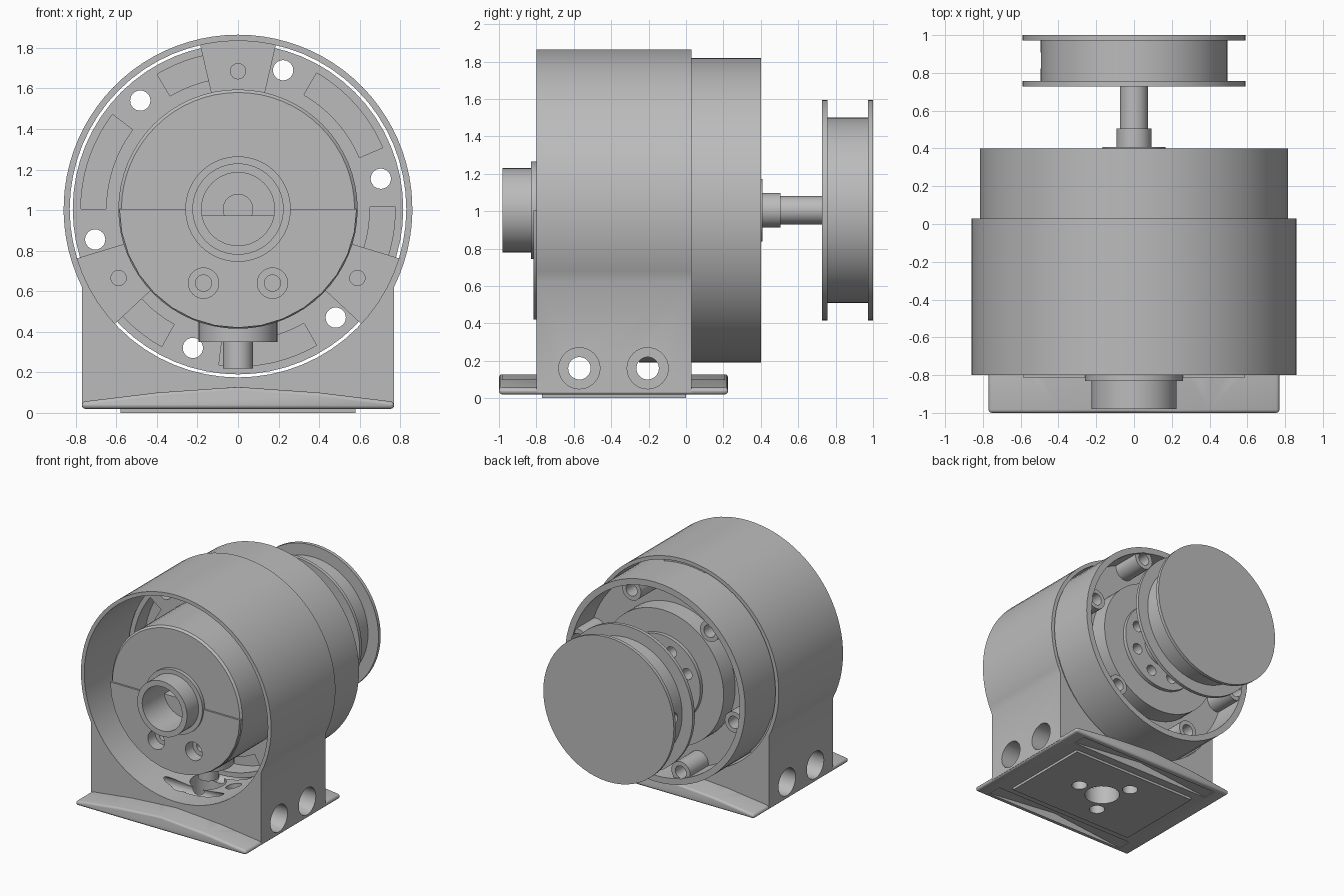
import bpy, bmesh
from math import sin, cos, radians, pi
from mathutils import Matrix, Vector

cube = bpy.data.objects.get("Cube")
if cube:
    bpy.data.objects.remove(cube, do_unlink=True)

AXIS = 1.005   # height of the main axis
SEG = 64

grey = bpy.data.materials.new("machined grey")
grey.use_nodes = True
colour = (0.5, 0.5, 0.5, 1)
grey.diffuse_color = colour
grey.node_tree.nodes["Principled BSDF"].inputs["Base Color"].default_value = colour


def finish(name, bm):
    bmesh.ops.recalc_face_normals(bm, faces=bm.faces)
    mesh = bpy.data.meshes.new(name)
    bm.to_mesh(mesh)
    bm.free()
    mesh.materials.append(grey)
    obj = bpy.data.objects.new(name, mesh)
    bpy.context.scene.collection.objects.link(obj)
    return obj


def lathe(name, profile, x=0, z=AXIS, closed=False, seg=SEG):
    """Spin (radius, y) points around an axis along y."""
    bm = bmesh.new()
    verts = [bm.verts.new((x + r, y, z)) for r, y in profile]
    edges = [bm.edges.new(p) for p in zip(verts, verts[1:])]
    if closed:
        edges.append(bm.edges.new((verts[-1], verts[0])))
    bmesh.ops.spin(bm, geom=verts + edges, cent=(x, 0, z), axis=(0, 1, 0),
                   angle=2 * pi, steps=seg)
    bmesh.ops.remove_doubles(bm, verts=bm.verts, dist=1e-5)
    return finish(name, bm)


def prism(name, outline, y0, y1):
    """Extrude an (x, z) outline along y."""
    bm = bmesh.new()
    face = bm.faces.new([bm.verts.new((x, y0, z)) for x, z in outline])
    new = bmesh.ops.extrude_face_region(bm, geom=[face])["geom"]
    moved = [v for v in new if isinstance(v, bmesh.types.BMVert)]
    bmesh.ops.translate(bm, verts=moved, vec=(0, y1 - y0, 0))
    return finish(name, bm)


def rod(name, a, b, r, seg=32):
    """Cylinder between two points."""
    a, b = Vector(a), Vector(b)
    turn = (b - a).to_track_quat("Z", "Y").to_matrix().to_4x4()
    bm = bmesh.new()
    bmesh.ops.create_cone(bm, cap_ends=True, segments=seg, radius1=r, radius2=r,
                          depth=(b - a).length,
                          matrix=Matrix.Translation((a + b) / 2) @ turn)
    return finish(name, bm)


def polar(r, deg):
    return r * cos(radians(deg)), AXIS + r * sin(radians(deg))


def arc(r, a0, a1, n=16):
    return [polar(r, a0 + (a1 - a0) * i / n) for i in range(n + 1)]


def sector(name, r0, r1, a0, a1, y0, y1):
    return prism(name, arc(r0, a0, a1) + arc(r1, a1, a0), y0, y1)


def bake(obj):
    deps = bpy.context.evaluated_depsgraph_get()
    mesh = bpy.data.meshes.new_from_object(obj.evaluated_get(deps))
    obj.modifiers.clear()
    obj.data = mesh


def cut(targets, cutters):
    for obj in targets:
        for c in cutters:
            m = obj.modifiers.new("cut", "BOOLEAN")
            m.operation, m.solver, m.object = "DIFFERENCE", "EXACT", c
        bake(obj)
    for c in cutters:
        bpy.data.objects.remove(c, do_unlink=True)


def bevel(obj, width, segments=3):
    m = obj.modifiers.new("bevel", "BEVEL")
    m.width, m.segments, m.limit_method = width, segments, "ANGLE"
    m.angle_limit = radians(40)
    bake(obj)


# Housing: round shell standing on a square foot
housing = prism("housing", [(-0.77, 0.03), (0.77, 0.03)] + arc(0.86, -26.4, 206.4, 56),
                -0.8, 0.03)
cut([housing], [rod("bore", (0, -1, AXIS), (0, 1, AXIS), 0.83, SEG)])

# Arched base plate with a pad below
base = prism("base_plate", [(-0.77, 0.02), (0.77, 0.02), (0.77, 0.055),
                            (0.4, 0.1), (0, 0.128), (-0.4, 0.1), (-0.77, 0.055)], -1, 0.225)
bevel(base, 0.03)
hollows = [prism("hollow", [(-0.66, 0), (0.66, 0), (0.66, 0.025), (0, 0.09), (-0.66, 0.025)],
                 a, b) for a, b in ((-0.96, -0.84), (0.07, 0.18))]
cut([base], hollows)
pad = prism("base_pad", [(-0.58, 0), (0.58, 0), (0.58, 0.03), (-0.58, 0.03)], -0.77, 0)

# Mounting holes through the floor and the sides of the foot
CY = -0.385
floor_cuts = [rod("hole", (0, CY, -0.1), (0, CY, 0.4), 0.135)]
for deg in (0, 120, 240):
    x, y = 0.23 * cos(radians(deg)), CY + 0.23 * sin(radians(deg))
    floor_cuts.append(rod("hole", (x, y, -0.1), (x, y, 0.4), 0.06))
side_cuts = []
for y in (-0.57, -0.205):
    side_cuts.append(rod("hole", (-1, y, 0.16), (1, y, 0.16), 0.06))
    for s in (-1, 1):
        side_cuts.append(rod("counterbore", (s * 0.45, y, 0.16), (s, y, 0.16), 0.11))
cut([housing, base, pad], floor_cuts + side_cuts)

# Rear can: slotted front plate, open back with a raised centre
can = lathe("rear_can", [(0, -0.25), (0.815, -0.25), (0.815, 0.4), (0.765, 0.4),
                         (0.765, 0.15), (0.55, 0.15), (0.55, 0.3), (0.36, 0.3),
                         (0.36, 0.33), (0, 0.33)])
can_cuts = []
for k in range(6):
    x, z = polar(0.72, 12 + 60 * k)
    lathe("screw_boss", [(0.05, 0.1), (0.085, 0.1), (0.085, 0.385), (0.05, 0.385)],
          x, z, closed=True, seg=24)
    can_cuts.append(rod("hole", (x, -1, z), (x, 1, z), 0.05, 24))
for k in range(3):
    for a0, a1 in ((103, 121), (143, 180)):
        can_cuts.append(sector("slot", 0.65, 0.775, a0 + 120 * k, a1 + 120 * k, -0.4, -0.1))
for k in range(8):
    x, z = polar(0.26, 22.5 + 45 * k)
    can_cuts.append(rod("hole", (x, 0.2, z), (x, 0.5, z), 0.045, 20))
cut([can], can_cuts)

# Three tabs holding the can in the housing
for k in range(3):
    mid = 90 + 120 * k
    tab = sector("can_tab", 0.57, 0.84, mid - 13, mid + 13, -0.26, 0.02)
    x, z = polar(0.68, mid)
    cut([tab], [rod("hole", (x, -0.4, z), (x, -0.1, z), 0.038, 16)])

# Front drum with hub tube, and its raised lower half
drum = lathe("front_drum", [(0, -0.5), (0.18, -0.5), (0.18, -0.98), (0.225, -0.98),
                            (0.225, -0.83), (0.26, -0.83), (0.26, -0.8), (0.575, -0.8),
                            (0.59, -0.785), (0.59, -0.2), (0, -0.2)])
half = sector("drum_lower_plate", 0.2, 0.585, 180, 360, -0.815, -0.79)
screw_cuts = []
for x in (-0.17, 0.17):
    screw_cuts.append(rod("hole", (x, -1, 0.64), (x, -0.72, 0.64), 0.075))
    screw_cuts.append(rod("hole", (x, -1, 0.64), (x, -0.6, 0.64), 0.04))
cut([drum, half], screw_cuts)
prism("hub_half_block", arc(0.182, 190, 350), -0.7, -0.49)
rod("shaft_front_end", (0, -0.6, AXIS), (0, -0.45, AXIS), 0.075)

# Stem pointing down at the floor hole
rod("stem_collar", (0, CY, 0.35), (0, CY, 0.6), 0.195)
rod("stem_pin", (0, CY, 0.22), (0, CY, 0.4), 0.075)

# Output shaft
lathe("output_shaft", [(0, 0.3), (0.168, 0.3), (0.168, 0.408), (0.092, 0.408),
                       (0.092, 0.505), (0.075, 0.505), (0.075, 0.8), (0, 0.8)], seg=40)

# Rear pulley with two flanges and a set screw hole
pulley = lathe("rear_pulley", [(0, 0.728), (0.59, 0.728), (0.59, 0.756), (0.495, 0.756),
                               (0.495, 0.972), (0.59, 0.972), (0.59, 1), (0, 1)])
cut([pulley], [rod("hole", (-0.6, 0.865, AXIS), (-0.3, 0.865, AXIS), 0.05, 20)])

# Smooth the round surfaces, keep edges crisp
bpy.ops.object.select_all(action="DESELECT")
for obj in bpy.context.scene.collection.objects:
    if obj.type == "MESH" and grey.name in obj.data.materials:
        obj.select_set(True)
        bpy.context.view_layer.objects.active = obj
bpy.ops.object.shade_smooth_by_angle(angle=radians(30))
